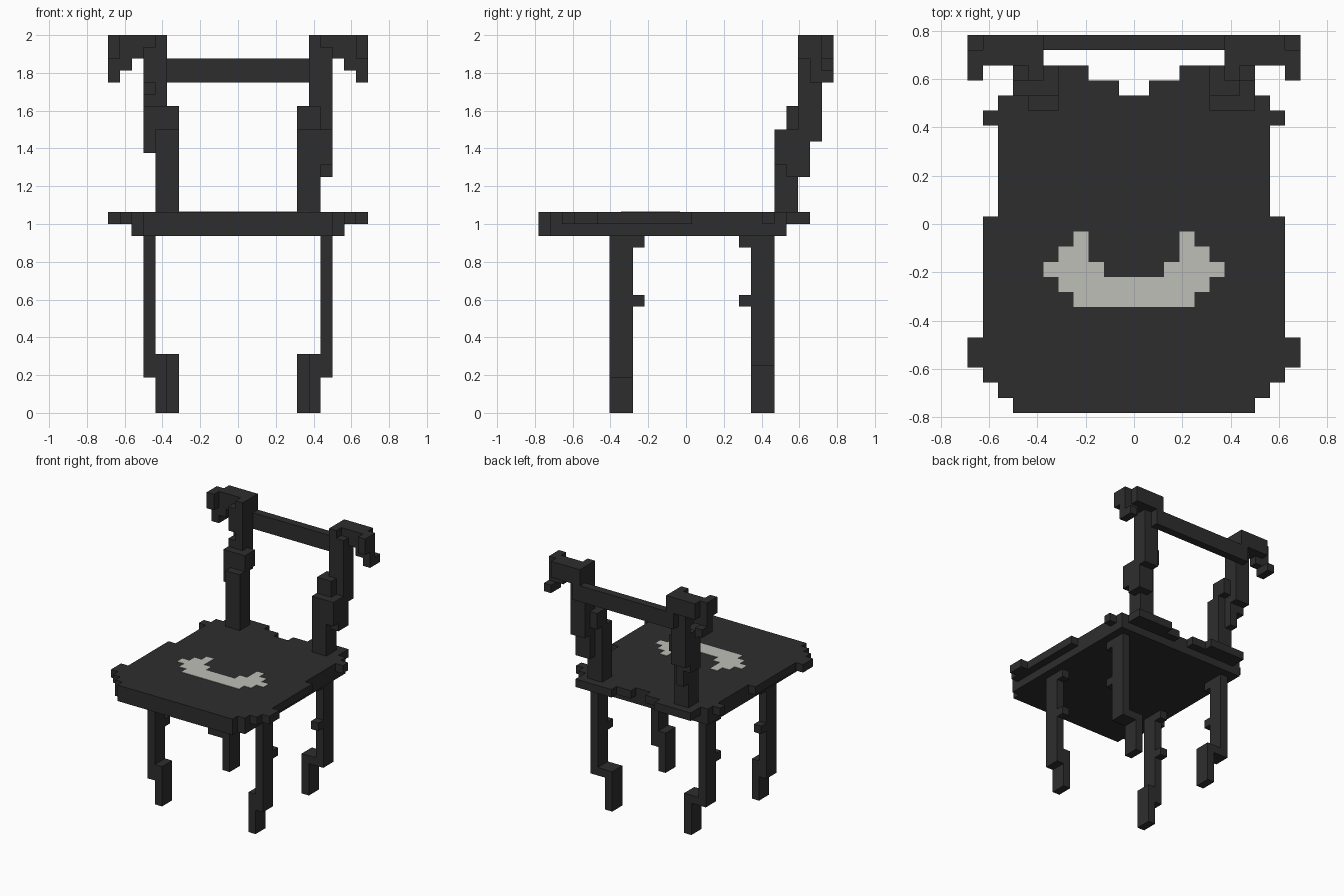
import bpy, bmesh
from mathutils import Vector

if "Cube" in bpy.data.objects:
    bpy.data.objects.remove(bpy.data.objects["Cube"], do_unlink=True)

U = 1 / 16            # block size
Y0 = -12.5            # front edge, in blocks


def material(name, rgb):
    m = bpy.data.materials.new(name)
    m.use_nodes = True
    col = (*rgb, 1)
    m.diffuse_color = col
    bsdf = next(n for n in m.node_tree.nodes if n.type == 'BSDF_PRINCIPLED')
    bsdf.inputs["Base Color"].default_value = col
    return m


DARK = material("charcoal", (0.027, 0.027, 0.027))
PALE = material("pale_grey", (0.52, 0.52, 0.48))


def both(boxes):
    """Add the mirror image across x of every box."""
    return boxes + [(-b, -a, *rest) for a, b, *rest in boxes]


def flip(boxes):
    return [(-b, -a, *rest) for a, b, *rest in boxes]


def build(name, boxes, mat, z_start=0, z_size=U):
    """Join boxes (x0,x1,y0,y1,z0,z1 in blocks) into one clean shell."""
    cells = {(x, y, z) for x0, x1, y0, y1, z0, z1 in boxes
             for x in range(x0, x1) for y in range(y0, y1) for z in range(z0, z1)}
    bm = bmesh.new()
    for c in cells:
        for axis in range(3):
            for side in (0, 1):
                near = list(c)
                near[axis] += 2 * side - 1
                if tuple(near) in cells:
                    continue
                a, b = (axis + 1) % 3, (axis + 2) % 3
                quad = []
                for da, db in ((0, 0), (1, 0), (1, 1), (0, 1)):
                    p = list(c)
                    p[axis] += side
                    p[a] += da
                    p[b] += db
                    quad.append(bm.verts.new((p[0] * U, (p[1] + Y0) * U,
                                              z_start + p[2] * z_size)))
                bm.faces.new(quad if side else quad[::-1])
    bmesh.ops.remove_doubles(bm, verts=bm.verts[:], dist=1e-5)
    bmesh.ops.dissolve_limit(bm, angle_limit=0.01, verts=bm.verts[:], edges=bm.edges[:])
    me = bpy.data.meshes.new(name)
    bm.to_mesh(me)
    bm.free()
    me.materials.append(mat)
    ob = bpy.data.objects.new(name, me)
    bpy.context.collection.objects.link(ob)
    return ob


# Seat: plain lower slab, stepped upper slab with tabs and notched back
rows = [(0, 1, 8), (1, 2, 9), (2, 3, 10), (3, 5, 11), (5, 13, 10),
        (13, 19, 9), (19, 20, 10), (20, 21, 9)]
seat = [(-8, 8, 0, 1, 15, 16), (-9, 9, 1, 21, 15, 16)]
seat += [(-w, w, a, b, 16, 17) for a, b, w in rows]
seat += both([(1, 8, 21, 22, 16, 17), (3, 8, 22, 23, 16, 17)])
build("seat", seat, DARK)

# Pale curved mark on the seat
mark = [(-4, 4, 7, 8, 0, 1), (-5, 5, 8, 9, 0, 1)]
mark += both([(2, 6, 9, 10, 0, 1), (3, 5, 10, 11, 0, 1), (3, 4, 11, 12, 0, 1)])
build("seat_mark", mark, PALE, 17 * U, 0.003)

# Legs with inset feet and small knobs on the inner edges
front_leg = [(7, 8, 6, 8, 3, 15), (6, 7, 6, 8, 0, 5),
             (7, 8, 8, 9, 9, 10), (7, 8, 8, 9, 14, 15)]
back_leg = [(7, 8, 18, 20, 4, 15), (6, 7, 18, 20, 4, 5), (5, 6, 18, 20, 0, 5),
            (7, 8, 17, 18, 9, 10), (7, 8, 17, 18, 14, 15)]

# Curled ornament at the top of each post
scroll = [(6, 10, 23, 25, 30, 32), (10, 11, 22, 24, 30, 32),
          (9, 10, 23, 24, 29, 30), (10, 11, 23, 24, 28, 30),
          (10, 11, 24, 25, 28, 29)]

# Back posts, leaning backwards in steps; the two differ slightly
left_post = [(5, 7, 20, 22, 17, 21), (5, 6, 20, 22, 17, 24),
             (6, 8, 21, 23, 20, 24), (6, 8, 20, 21, 21, 24),
             (5, 7, 21, 23, 24, 26), (6, 8, 22, 24, 23, 31),
             (6, 7, 22, 24, 31, 32)]
right_post = [(5, 6, 20, 22, 17, 24), (6, 7, 20, 22, 17, 24),
              (6, 7, 22, 23, 20, 24), (5, 7, 21, 23, 24, 26),
              (6, 7, 22, 24, 23, 32), (7, 8, 23, 24, 23, 31),
              (7, 8, 22, 23, 28, 31), (7, 8, 21, 23, 22, 26),
              (7, 8, 22, 23, 26, 27)]

for side, post in (("left", left_post), ("right", right_post)):
    turn = flip if side == "right" else list
    build(side + "_front_leg", turn(front_leg), DARK)
    build(side + "_back_leg", turn(back_leg), DARK)
    build(side + "_back_post", turn(post + scroll), DARK)

# Rail between the posts
build("back_rail", [(-7, 7, 24, 25, 28, 30)], DARK)
